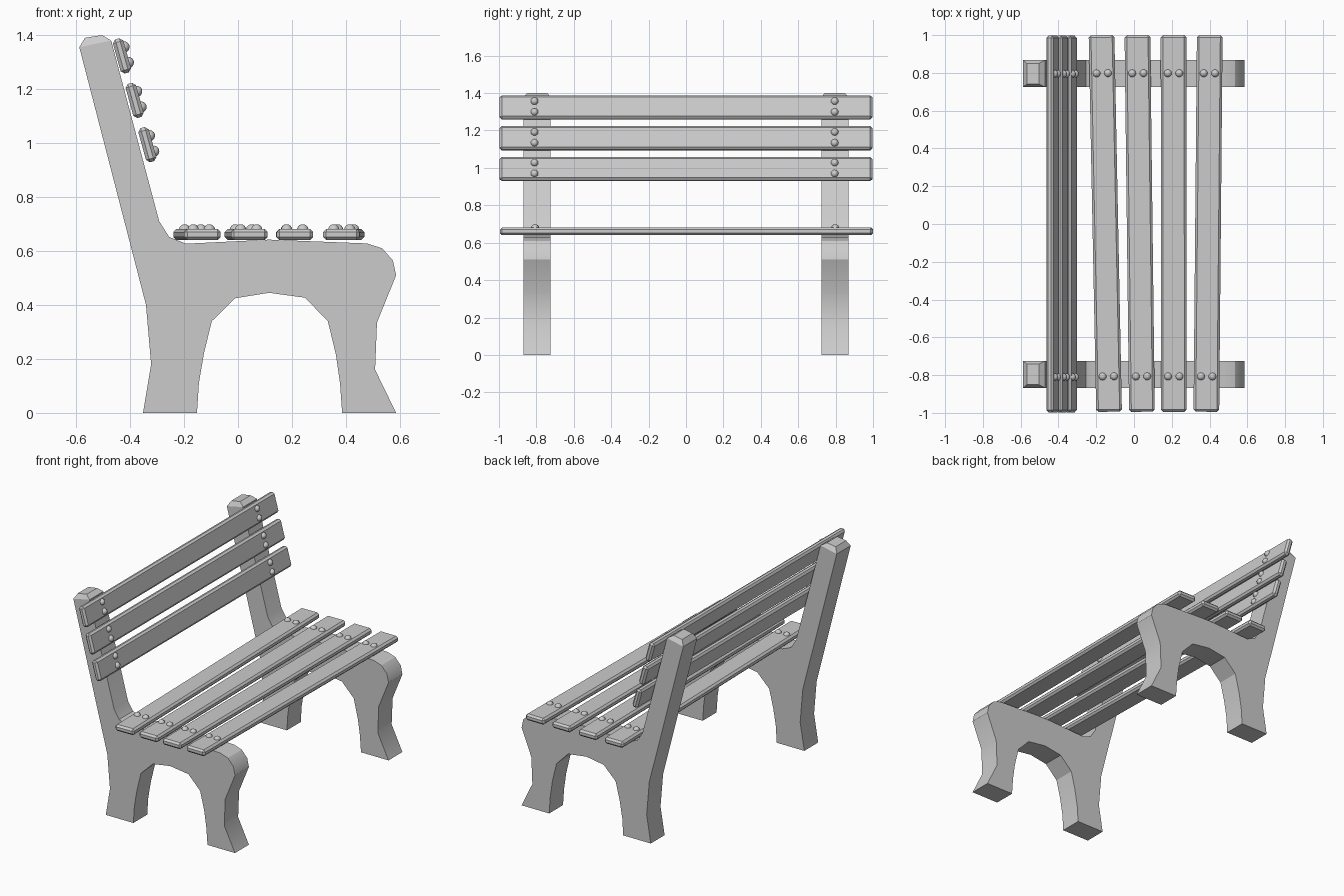
import bpy, bmesh, math
from mathutils import Matrix, Vector

if "Cube" in bpy.data.objects:
    bpy.data.objects.remove(bpy.data.objects["Cube"])


def finish(bm, name, angle):
    bmesh.ops.recalc_face_normals(bm, faces=bm.faces)
    mesh = bpy.data.meshes.new(name)
    bm.to_mesh(mesh)
    bm.free()
    ob = bpy.data.objects.new(name, mesh)
    bpy.context.collection.objects.link(ob)
    bpy.ops.object.select_all(action='DESELECT')
    ob.select_set(True)
    bpy.context.view_layer.objects.active = ob
    bpy.ops.object.shade_smooth_by_angle(angle=math.radians(angle))
    return ob


# Side frame outline (x, z): the last two points are the shoulders of the post
OUTLINE = [
    (-0.588, 1.355), (-0.341, 0.40), (-0.322, 0.18), (-0.352, 0),
    (-0.152, 0), (-0.145, 0.11), (-0.126, 0.222), (-0.097, 0.34),
    (-0.01, 0.425), (0.115, 0.445), (0.248, 0.427), (0.333, 0.34),
    (0.363, 0.215), (0.378, 0.11), (0.386, 0),
    (0.586, 0), (0.508, 0.16), (0.515, 0.335), (0.586, 0.51),
    (0.574, 0.565), (0.534, 0.61), (0.478, 0.628),
    (0.115, 0.642), (-0.193, 0.627), (-0.255, 0.652), (-0.292, 0.71),
    (-0.47, 1.38),
]


def side_frame(name, yc, half=0.072):
    bm = bmesh.new()
    front = [bm.verts.new((x, yc - half, z)) for x, z in OUTLINE]
    back = [bm.verts.new((x, yc + half, z)) for x, z in OUTLINE]
    bm.faces.new(front)
    bm.faces.new(back[::-1])
    n = len(OUTLINE)
    for i in range(n - 1):
        bm.faces.new((front[i], front[i + 1], back[i + 1], back[i]))
    # Tapered cap on the post
    inset = half - 0.018
    base = [front[0], front[-1], back[-1], back[0]]
    top = [bm.verts.new((x, yc + y, z)) for x, y, z in (
        (-0.567, -inset, 1.39), (-0.504, -inset, 1.40),
        (-0.504, inset, 1.40), (-0.567, inset, 1.39))]
    for i in range(4):
        j = (i + 1) % 4
        bm.faces.new((base[i], base[j], top[j], top[i]))
    bm.faces.new(top)
    finish(bm, name, 30)


def slat(name, matrix, width, thick=0.042):
    # Chamfered plank
    bm = bmesh.new()
    bmesh.ops.create_cube(bm, size=1, matrix=Matrix.Diagonal((width, 1.994, thick, 1)))
    bmesh.ops.bevel(bm, geom=bm.edges[:], offset=0.012, segments=1, affect='EDGES')
    finish(bm, name, 20).matrix_world = matrix
    # Two round bolt heads at each end
    bm = bmesh.new()
    for y in (-0.81, 0.795):
        for x in (-0.03, 0.03):
            bmesh.ops.create_uvsphere(
                bm, u_segments=12, v_segments=8, radius=0.021,
                matrix=Matrix.Translation((x, y, thick / 2 - 0.004)))
    finish(bm, name + "_bolts", 40).matrix_world = matrix


side_frame("side_frame_left", -0.796)
side_frame("side_frame_right", 0.796)

# Seat slats, laid slightly askew: centre x, sideways drift over the length
for i, (x, drift) in enumerate([(-0.152, 0.04), (0.03, 0.024), (0.21, 0.001), (0.392, -0.018)]):
    m = Matrix.Translation((x, 0.003, 0.661)) @ Matrix.Rotation(drift / 2, 4, 'Z')
    slat(f"seat_slat_{i + 1}", m, 0.136)

# Back slats leaning with the posts
for i, (x, z) in enumerate([(-0.43, 1.323), (-0.383, 1.158), (-0.336, 0.994)]):
    m = Matrix.Translation((x, 0, z)) @ Matrix.Rotation(math.pi / 2 - 0.27, 4, 'Y')
    slat(f"back_slat_{i + 1}", m, 0.131, 0.04)
